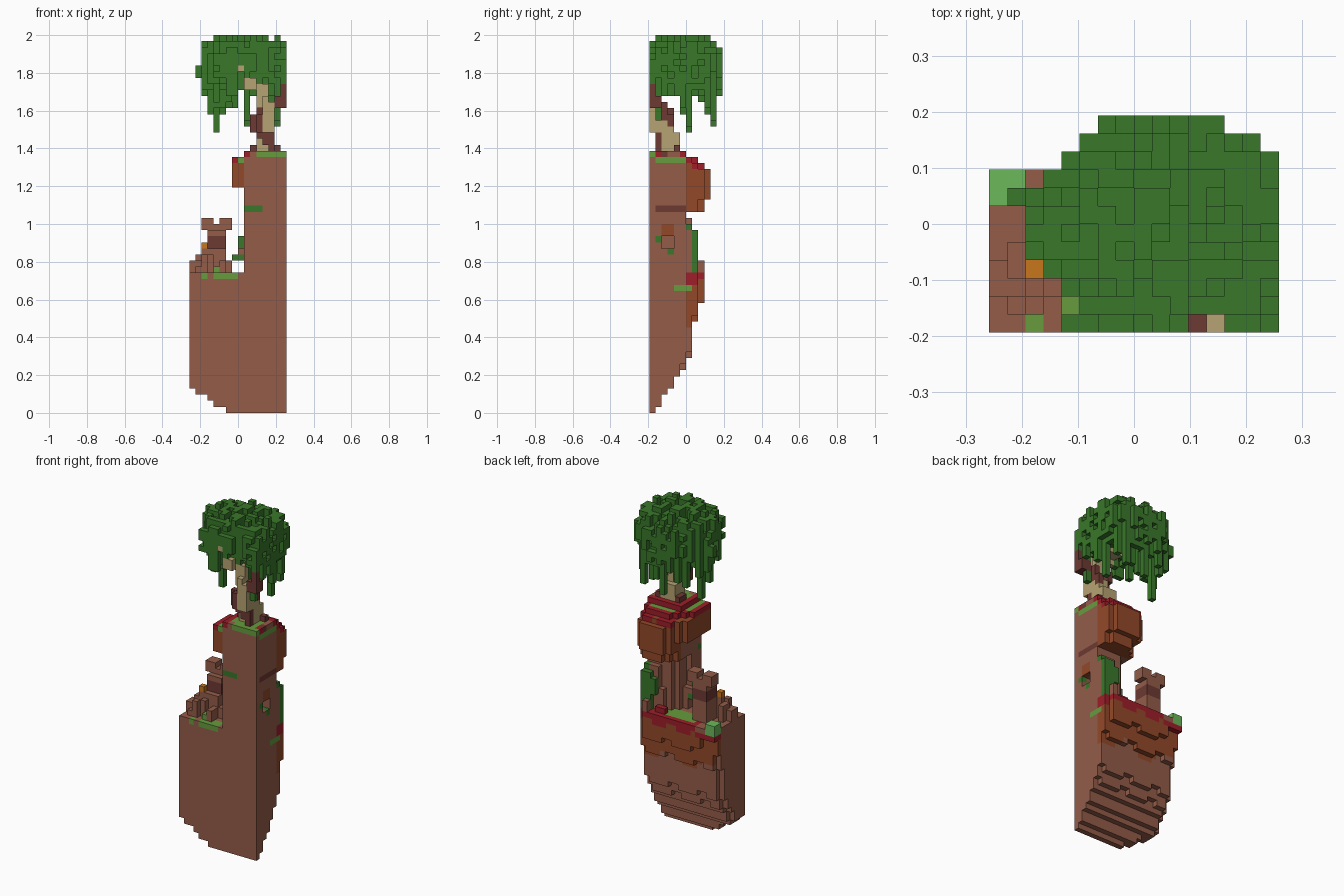
import bpy, bmesh, math, random
from mathutils import Vector

random.seed(4)
if "Cube" in bpy.data.objects:
    bpy.data.objects.remove(bpy.data.objects["Cube"], do_unlink=True)

NX, NY, NZ = 16, 12, 62
S = 2 / NZ
COLOURS = {
    "earth": (.295, .108, .066), "clay": (.29, .066, .022), "red_soil": (.34, .013, .022),
    "grass": (.135, .33, .048), "light_grass": (.15, .48, .105), "leaf": (.041, .185, .023),
    "pale_wood": (.47, .37, .172), "dark_wood": (.155, .041, .033), "lamp_orange": (.58, .18, .012),
}
MATS = {}
for label, rgb in COLOURS.items():
    m = bpy.data.materials.new(label)
    m.use_nodes = True
    m.diffuse_color = (*rgb, 1)
    bsdf = m.node_tree.nodes["Principled BSDF"]
    bsdf.inputs["Base Color"].default_value = (*rgb, 1)
    bsdf.inputs["Roughness"].default_value = .9
    MATS[label] = m

grid = {}  # block position -> (part, colour); later parts replace earlier ones


def put(part, colour, i, j, k):
    if 0 <= i < NX and 0 <= j < NY and 0 <= k < NZ:
        grid[i, j, k] = (part, colour)


def box(part, colour, i, j, k):
    """Fill inclusive ranges given as pairs."""
    for a in range(i[0], i[1] + 1):
        for b in range(j[0], j[1] + 1):
            for c in range(k[0], k[1] + 1):
                put(part, colour, a, b, c)


def paint(colour, i, j, k):
    """Recolour blocks that already exist."""
    for (a, b, c), (part, _) in list(grid.items()):
        if i[0] <= a <= i[1] and j[0] <= b <= j[1] and k[0] <= c <= k[1]:
            grid[a, b, c] = (part, colour)


# Lower rock: stepped underside, flat front and sides, chipped back corners
LEDGE = 23
STEPS = (0, 1, 3, 4, 6, 7, 9, 15, 18)
for k in range(LEDGE):
    left = (6, 4, 3, 1)[k] if k < 4 else 0
    for i in range(left, NX):
        lag = 1 if k > 6 and i % 6 in (3, 4) else 0
        depth = sum(k >= s + lag for s in STEPS)
        if 3 < k < 21 and i < (3 if k > 17 else 1):
            depth -= 1
        if i == NX - 1:
            depth = min(depth, 8)
        for j in range(depth):
            back = j >= 7 or (j == 6 and i > 2)
            wave = 15 + round(math.sin(i * .8))
            colour = "earth"
            if back and (k == 22 or (k == 21 and i % 5 < 3)):
                colour = "red_soil" if i > 3 else "earth"
            elif back and k >= wave:
                colour = "clay"
            put("lower_rock", colour, i, j, k)

# Grass and stones on the ledge
paint("red_soil", (0, 3), (7, 8), (21, 21))
paint("red_soil", (15, 15), (6, 7), (21, 22))
paint("grass", (4, 7), (0, 1), (22, 22))
paint("grass", (2, 2), (0, 0), (22, 22))
paint("grass", (5, 12), (5, 7), (22, 22))
paint("grass", (15, 15), (4, 6), (20, 20))
box("bush", "light_grass", (0, 1), (7, 8), (22, 23))
box("ledge_stones", "red_soil", (11, 12), (7, 7), (23, 23))
box("ledge_stones", "earth", (14, 14), (8, 8), (23, 24))

# Pillar with ribbed back
for k in range(LEDGE, 36):
    for i in range(9, NX):
        for j in range(7 if k < 31 else 6):
            rib = 1 if (i % 3 == 0 and k > 26) else 0
            if j <= i - 6 - rib:
                put("pillar", "earth", i, j, k)

# Overhanging head with rounded back corners
for k in range(33, 43):
    depth = 9 if k < 35 else 10 if k < 40 else 9 if k == 40 else 8 if k == 41 else 6
    left = 9 if k < 37 or k == 42 else 7
    reach = 3 if k < 35 or k > 40 else 1
    for i in range(left, NX):
        far = depth - 1 if i == NX - 1 and k < 42 else depth
        for j in range(far):
            if j > i - reach and j > 1:
                continue
            rim = j == far - 1 or i == left or j == i - reach
            colour = "clay" if j >= 6 or i <= 8 else "earth"
            if k >= 41:
                colour = "red_soil" if rim else "grass"
            elif k == 40 and j >= 7 and i % 4:
                colour = "red_soil"
            put("upper_rock", colour, i, j, k)
paint("earth", (9, 10), (0, 0), (41, 42))
paint("red_soil", (9, 9), (0, 0), (42, 42))
paint("earth", (11, 15), (0, 0), (41, 41))
paint("grass", (15, 15), (1, 5), (41, 41))
paint("red_soil", (15, 15), (1, 1), (42, 42))
paint("dark_wood", (15, 15), (2, 2), (42, 42))
paint("earth", (15, 15), (3, 4), (42, 42))
paint("dark_wood", (15, 15), (1, 5), (33, 33))
paint("grass", (8, 8), (0, 0), (41, 41))
paint("leaf", (9, 11), (0, 0), (33, 33))

# Niche in the side of the pillar
paint("clay", (15, 15), (2, 3), (29, 30))
paint("leaf", (15, 15), (1, 1), (28, 28))
paint("leaf", (15, 15), (3, 3), (26, 26))
for i in (14, 15):
    for j in (2, 3):
        for k in (27, 28):
            grid.pop((i, j, k), None)

# Hanging vines
box("vine", "leaf", (14, 15), (7, 7), (23, 29))
box("vine", "leaf", (13, 13), (7, 7), (26, 28))
box("vine", "leaf", (8, 8), (2, 2), (27, 28))
box("vine", "leaf", (7, 8), (3, 3), (25, 25))
box("vine", "earth", (8, 8), (3, 3), (26, 26))
box("vine", "leaf", (15, 15), (6, 6), (30, 30))

# Ruined tower, open toward the front, with rubble around it
for i in range(1, 6):
    for j in range(1, 5):
        for k in range(random.choice((0, 1, 2, 3, 4))):
            put("rubble", "earth", i, j, LEDGE + k)
box("rubble", "earth", (0, 0), (2, 3), (23, 24))
box("rubble", "earth", (6, 6), (3, 4), (23, 24))
box("rubble", "earth", (1, 2), (3, 3), (23, 25))
box("rubble", "earth", (5, 5), (3, 3), (23, 26))
box("rubble", "earth", (2, 2), (3, 3), (26, 26))
box("tower", "earth", (3, 5), (4, 6), (23, 29))
box("tower", "dark_wood", (3, 5), (4, 6), (27, 28))
box("tower", "earth", (2, 6), (5, 6), (30, 30))
for i in (2, 5):
    box("battlement", "earth", (i, i + 1), (5, 6), (31, 31))
box("lamp", "lamp_orange", (2, 2), (3, 3), (27, 27))
box("bush", "grass", (4, 4), (1, 1), (23, 23))

# Leaf crown: ragged hollow dome, clipped by the front and side
LEFT_EDGE = (4, 5, 4, 3, 2, 2, 2, 1, 3, 4, 5, 6)
for j in range(NY):
    right = {10: 14, 11: 12}.get(j, 15)
    for i in range(LEFT_EDGE[j], right + 1):
        if j == 0 and i in (11, 12):
            continue
        r = min(1, math.hypot((i - 9) / 8.5, (j - 5) / 7))
        dome = math.sqrt(1 - r * r)
        top = min(61, round(57.3 + 4 * dome - random.choice((0, 0, 1, 2))))
        base = top - random.choice((3, 4, 5)) if r < .6 and j > 1 else 52 + random.choice((0, 1, 2, 3))
        if r > .9:
            base = 55
        for k in range(base, top + 1):
            exposed = r > .7 or j == 0 or i == 15
            if k == top or not exposed or random.random() > .2:
                put("leaf_crown", "leaf", i, j, k)

# Long leaf strands
for i, j, low in ((3, 5, 49), (4, 6, 46), (5, 5, 50), (3, 8, 51), (5, 9, 49), (6, 10, 50),
                  (9, 10, 47), (11, 9, 49), (13, 10, 48), (14, 9, 50), (9, 6, 48),
                  (15, 5, 50), (14, 6, 47), (15, 0, 51), (14, 1, 48), (7, 6, 50), (6, 5, 51)):
    box("leaf_strand", "leaf", (i, i), (j, j), (low, 55))
box("leaf_strand", "leaf", (3, 5), (5, 5), (50, 50))

# Twisting trunk, roots and branches
PALE = (((11, 13), (2, 4), (43, 45)), ((12, 13), (1, 3), (45, 47)), ((12, 13), (0, 1), (46, 50)),
        ((11, 12), (1, 1), (50, 53)), ((12, 12), (0, 0), (50, 51)), ((9, 10), (0, 1), (53, 54)),
        ((8, 8), (0, 0), (56, 56)), ((9, 11), (2, 3), (54, 57)))
for spans in PALE:
    box("trunk", "pale_wood", *spans)
for step in range(4):
    box("root", "dark_wood", (10 + step, min(11 + step, 13)), (1, 1), (46 - step, 47 - step))
box("root", "dark_wood", (11, 11), (0, 0), (46, 48))
box("root", "dark_wood", (10, 10), (1, 1), (47, 48))
box("root", "dark_wood", (11, 11), (2, 3), (48, 49))
box("root", "dark_wood", (10, 10), (3, 4), (43, 43))
box("root", "dark_wood", (14, 14), (4, 4), (43, 43))
box("branch", "dark_wood", (13, 13), (3, 3), (47, 48))
box("branch", "dark_wood", (13, 13), (2, 2), (48, 50))
box("branch", "dark_wood", (14, 15), (0, 1), (50, 51))
box("branch", "dark_wood", (15, 15), (0, 0), (52, 53))

# Turn each part's blocks into a clean outer skin
parts = {}
for pos, (part, colour) in grid.items():
    parts.setdefault(part, []).append((pos, colour))

for part, blocks in parts.items():
    bm = bmesh.new()
    names = sorted({c for _, c in blocks})
    corners = {}
    for pos, colour in blocks:
        centre = Vector(pos) + Vector((.5, .5, .5))
        for axis in range(3):
            for sign in (-1, 1):
                n, u, v = Vector(), Vector(), Vector()
                n[axis] = sign
                if tuple(int(a + b) for a, b in zip(pos, n)) in grid:
                    continue
                u[(axis + 1) % 3] = .5
                v[(axis + 2) % 3] = .5 * sign
                ring = []
                for p, q in ((-1, -1), (1, -1), (1, 1), (-1, 1)):
                    key = tuple(round(t) for t in centre + n / 2 + u * p + v * q)
                    if key not in corners:
                        place = ((key[0] - NX / 2) * S, (key[1] - NY / 2) * S, key[2] * S)
                        corners[key] = bm.verts.new(place)
                    ring.append(corners[key])
                bm.faces.new(ring).material_index = names.index(colour)
    bmesh.ops.dissolve_limit(bm, angle_limit=.01, verts=bm.verts, edges=bm.edges,
                             delimit={'MATERIAL'})
    mesh = bpy.data.meshes.new(part)
    bm.to_mesh(mesh)
    bm.free()
    for label in names:
        mesh.materials.append(MATS[label])
    bpy.context.scene.collection.objects.link(bpy.data.objects.new(part, mesh))
